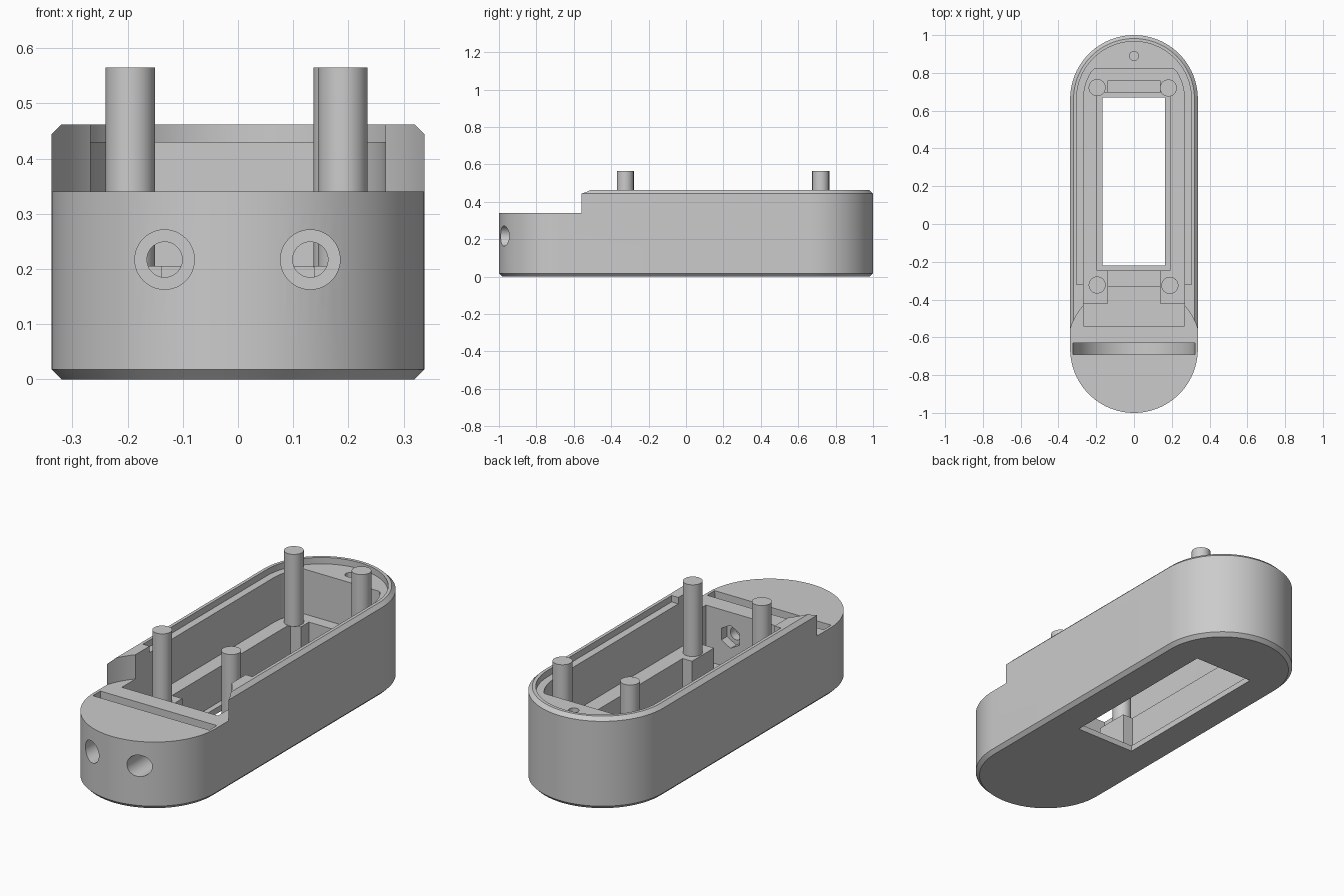
import bpy, bmesh, math

if "Cube" in bpy.data.objects:
    bpy.data.objects.remove(bpy.data.objects["Cube"], do_unlink=True)

grey = bpy.data.materials.new("plain grey")
grey.use_nodes = True
grey.diffuse_color = (0.6, 0.6, 0.6, 1)
grey.node_tree.nodes["Principled BSDF"].inputs["Base Color"].default_value = (0.6, 0.6, 0.6, 1)


def finish(bm, name):
    bmesh.ops.recalc_face_normals(bm, faces=bm.faces)
    mesh = bpy.data.meshes.new(name)
    bm.to_mesh(mesh)
    bm.free()
    mesh.materials.append(grey)
    obj = bpy.data.objects.new(name, mesh)
    bpy.context.collection.objects.link(obj)
    return obj


def loft(name, rings):
    """Closed solid through matching rings of points."""
    bm = bmesh.new()
    loops = [[bm.verts.new(p) for p in ring] for ring in rings]
    n = len(loops[0])
    for low, high in zip(loops, loops[1:]):
        for i in range(n):
            j = (i + 1) % n
            bm.faces.new((low[i], low[j], high[j], high[i]))
    bm.faces.new(loops[0][::-1])
    bm.faces.new(loops[-1])
    return finish(bm, name)


def arc(r, yc, start, end, n=48):
    steps = [math.radians(start + (end - start) * i / n) for i in range(n + 1)]
    return [(r * math.cos(a), yc + r * math.sin(a)) for a in steps]


def prism(name, outline, z0, z1):
    return loft(name, [[(x, y, z) for x, y in outline] for z in (z0, z1)])


def box(name, x0, x1, y0, y1, z0, z1):
    return prism(name, [(x0, y0), (x1, y0), (x1, y1), (x0, y1)], z0, z1)


def rod_y(name, r, x, z, y0, y1, sides=48):
    """Cylinder or regular prism lying along y."""
    angles = [math.tau * i / sides + math.pi / 2 for i in range(sides)]
    return loft(name, [[(x + r * math.cos(a), y, z + r * math.sin(a)) for a in angles]
                       for y in (y0, y1)])


def rod_z(name, r, x, y, z0, z1):
    return prism(name, [(x + px, y + py) for px, py in arc(r, 0, 0, 352.5, 47)], z0, z1)


# Rounded body with chamfered rims
R, END, TOP, CH = 0.338, 0.662, 0.462, 0.018
LEDGE, DECK = 0.205, 0.34
rings = []
for z, inset in ((0, CH), (CH, 0), (TOP - CH, 0), (TOP, CH)):
    r = R - inset
    outline = arc(r, END, 0, 180) + arc(r, -END, 180, 360)
    rings.append([(x, y, z) for x, y in outline])
body = loft("case_body", rings)

# Lowered round front deck, lid recess and main cavity
cavity = [(x, min(y, 0.82)) for x, y in arc(0.267, END, 0, 180)]
cavity += [(-0.267, -0.54), (0.267, -0.54)]
recess = arc(0.304, END, 0, 180) + [(-0.304, -0.32), (0.304, -0.32)]
cutters = [
    rod_z("deck_cut", 0.355, 0, -0.665, DECK, 0.7),
    prism("lid_recess_cut", recess, 0.43, 0.72),
    prism("cavity_cut", cavity, LEDGE, 0.71),
    # Stepped opening through the floor
    box("pocket_cut", -0.195, 0.19, -0.245, 0.697, 0.03, 0.3),
    box("window_cut", -0.168, 0.164, -0.219, 0.67, -0.1, 0.25),
    # Notches between the post pads, and the well behind the front wall
    box("rear_notch_cut", -0.138, 0.138, 0.6, 0.76, 0.04, 0.31),
    box("front_notch_cut", -0.138, 0.138, -0.33, -0.2, 0.04, 0.32),
    box("middle_well_cut", -0.138, 0.138, -0.53, -0.32, 0.06, 0.33),
    box("front_well_cut", -0.267, 0.267, -0.54, -0.42, 0.06, 0.335),
    # Rounded slot across the deck and the rear screw hole
    rod_y("deck_slot_cut", 0.324, 0, 0.347, -0.69, -0.63, 96),
    rod_z("rear_screw_cut", 0.024, 0, 0.89, 0.33, 0.6),
]
# Front bolt holes with counterbores and hexagonal nut seats
for x in (-0.133, 0.131):
    cutters += [
        rod_y("counterbore_cut", 0.054, x, 0.217, -1.2, -0.8),
        rod_y("bolt_hole_cut", 0.032, x, 0.217, -0.9, -0.5),
        rod_y("nut_seat_cut", 0.058, x, 0.217, -0.585, -0.51, 6),
    ]

for cutter in cutters:
    cut = body.modifiers.new(cutter.name, "BOOLEAN")
    cut.operation = "DIFFERENCE"
    cut.solver = "EXACT"
    cut.object = cutter
bpy.context.view_layer.update()
carved = bpy.data.meshes.new_from_object(body.evaluated_get(bpy.context.evaluated_depsgraph_get()))
body.modifiers.clear()
body.data = carved
carved.materials.clear()
carved.materials.append(grey)
for cutter in cutters:
    bpy.data.objects.remove(cutter, do_unlink=True)

# Four mounting posts
parts = [body]
for name, x, y in (("front_right_post", -0.195, -0.323), ("front_left_post", 0.19, -0.325),
                   ("rear_right_post", -0.195, 0.722), ("rear_left_post", 0.182, 0.72)):
    parts.append(rod_z(name, 0.045, x, y, LEDGE - 0.002, 0.565))

bpy.ops.object.select_all(action="DESELECT")
for part in parts:
    part.select_set(True)
bpy.context.view_layer.objects.active = body
bpy.ops.object.shade_smooth_by_angle(angle=math.radians(30))
